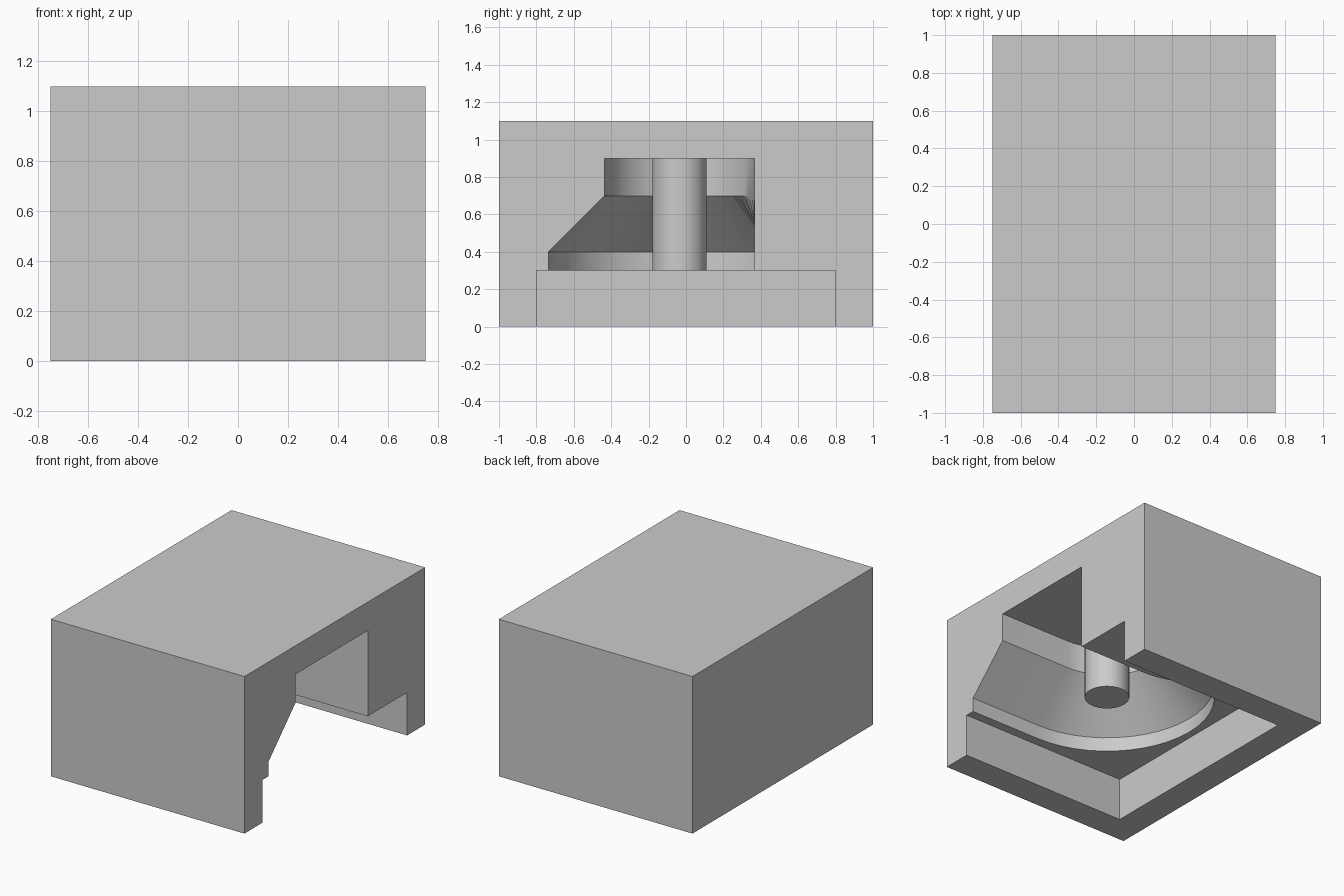
import bpy, bmesh
from math import sin, cos, pi, radians
from mathutils import Matrix, Vector

default = bpy.data.objects.get("Cube")
if default:
    bpy.data.objects.remove(default, do_unlink=True)

# Single plain grey
grey = bpy.data.materials.new("plain grey")
grey.use_nodes = True
colour = (0.6, 0.6, 0.6, 1)
grey.diffuse_color = colour
grey.node_tree.nodes["Principled BSDF"].inputs["Base Color"].default_value = colour

CENTRE = Vector((0.2, -0.035, 0))
NARROW, WIDE = 0.4, 0.7
STEPS = 24


def finish(name, bm):
    bmesh.ops.recalc_face_normals(bm, faces=bm.faces)
    mesh = bpy.data.meshes.new(name)
    bm.to_mesh(mesh)
    bm.free()
    mesh.materials.append(grey)
    obj = bpy.data.objects.new(name, mesh)
    bpy.context.collection.objects.link(obj)
    return obj


def box(name, low, high):
    low, high = Vector(low), Vector(high)
    bm = bmesh.new()
    place = Matrix.Translation((low + high) / 2) @ Matrix.Diagonal((*(high - low), 1))
    bmesh.ops.create_cube(bm, size=1, matrix=place)
    return finish(name, bm)


def outline(radius, z):
    """Slot that runs in from the open side and ends in a round pocket."""
    pts = [Vector((0.7, -radius, z))]
    for i in range(STEPS + 1):
        a = -pi / 2 - pi * i / STEPS
        # the flare fades into the straight wall over the last quarter turn
        t = max(0, (i / STEPS - 0.75) * 4)
        r = NARROW + (radius - NARROW) * (1 - t) ** 2
        pts.append(Vector((r * cos(a), r * sin(a), z)))
    pts.append(Vector((0.7, NARROW, z)))
    return [p + CENTRE for p in pts]


def loft(name, layers):
    bm = bmesh.new()
    rings = [[bm.verts.new(p) for p in outline(r, z)] for r, z in layers]
    n = len(rings[0])
    for a, b in zip(rings, rings[1:]):
        for i in range(n):
            j = (i + 1) % n
            bm.faces.new((a[i], a[j], b[j], b[i]))
    bm.faces.new(rings[0])
    bm.faces.new(rings[-1])
    return finish(name, bm)


def smooth(obj):
    bpy.ops.object.select_all(action='DESELECT')
    obj.select_set(True)
    bpy.context.view_layer.objects.active = obj
    bpy.ops.object.shade_smooth_by_angle(angle=radians(30))


# Block with the base recess and flared slot cut out
block = box("block", (-0.75, -1, 0), (0.75, 1, 1.1))
cutters = [
    box("base_recess_cutter", (-0.55, -0.8, -0.1), (0.9, 0.8, 0.3)),
    loft("flared_slot_cutter", [(WIDE, 0.2), (WIDE, 0.4), (NARROW, 0.7), (NARROW, 0.9)]),
]
for cutter in cutters:
    cutter.hide_render = True
    cut = block.modifiers.new(cutter.name, 'BOOLEAN')
    cut.operation = 'DIFFERENCE'
    cut.solver = 'EXACT'
    cut.object = cutter
bpy.context.view_layer.update()
carved = bpy.data.meshes.new_from_object(
    block.evaluated_get(bpy.context.evaluated_depsgraph_get()))
block.modifiers.clear()
block.data = carved
for cutter in cutters:
    bpy.data.objects.remove(cutter, do_unlink=True)
smooth(block)

# Round pin hanging from the slot ceiling
bm = bmesh.new()
bmesh.ops.create_cone(bm, cap_ends=True, segments=48, radius1=0.145, radius2=0.145,
                      depth=0.62, matrix=Matrix.Translation(CENTRE + Vector((0, 0, 0.61))))
smooth(finish("pin", bm))
